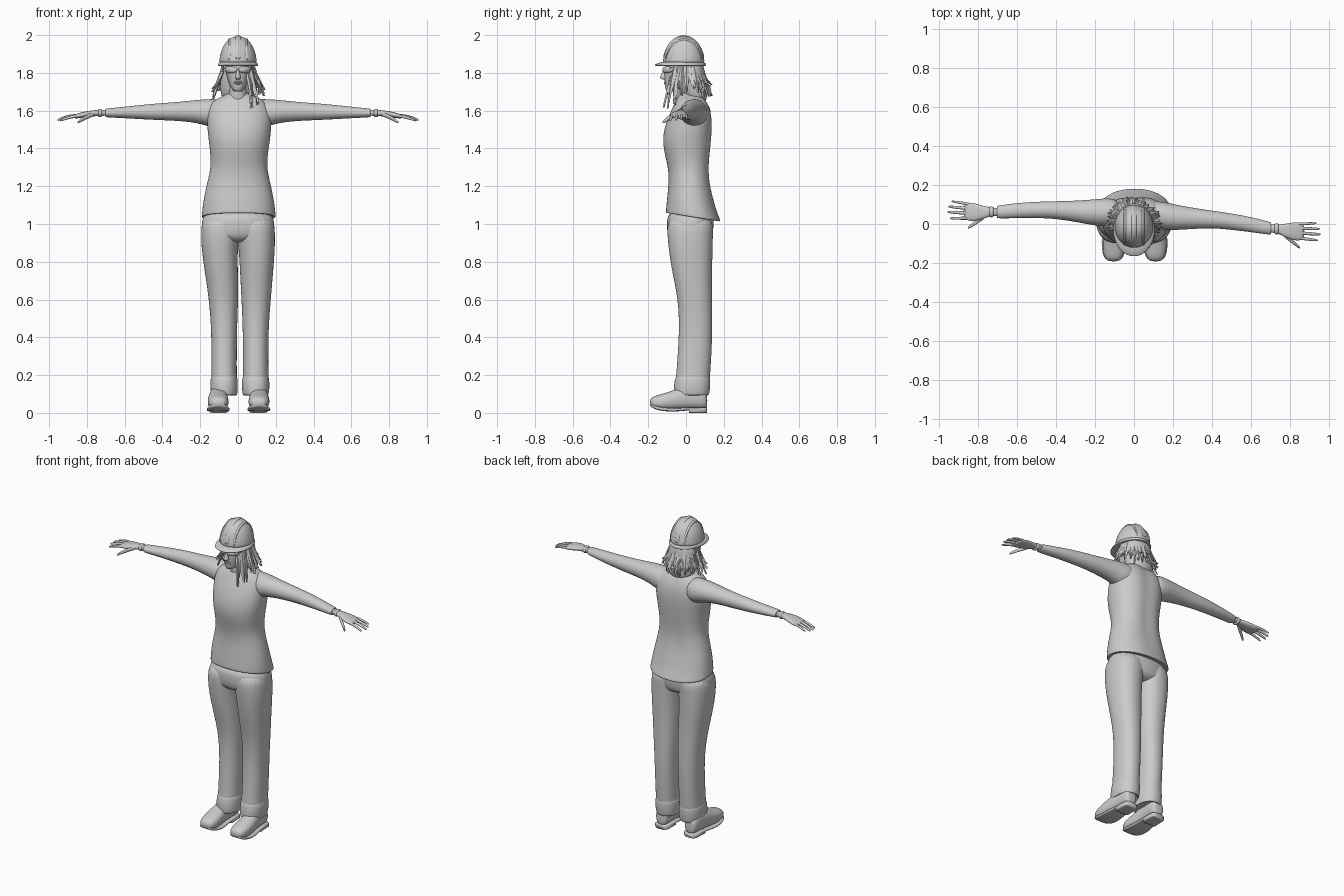
import bpy
import bmesh
import math
import random
from mathutils import Vector

if "Cube" in bpy.data.objects:
    bpy.data.objects.remove(bpy.data.objects["Cube"], do_unlink=True)

random.seed(4)

clay = bpy.data.materials.new("plain_grey")
clay.use_nodes = True
GREY = (0.6, 0.6, 0.6, 1)
clay.diffuse_color = GREY
clay.node_tree.nodes["Principled BSDF"].inputs["Base Color"].default_value = GREY


def finish(name, bm, smooth=True, levels=0):
    """Turn a bmesh into a named object."""
    bmesh.ops.recalc_face_normals(bm, faces=bm.faces)
    mesh = bpy.data.meshes.new(name)
    bm.to_mesh(mesh)
    bm.free()
    mesh.materials.append(clay)
    for poly in mesh.polygons:
        poly.use_smooth = smooth
    obj = bpy.data.objects.new(name, mesh)
    bpy.context.scene.collection.objects.link(obj)
    if levels:
        modifier = obj.modifiers.new("rounding", "SUBSURF")
        modifier.levels = modifier.render_levels = levels
    return obj


def bridge(bm, loops):
    """Skin a sequence of vertex loops and cap both ends."""
    count = len(loops[0])
    for lower, upper in zip(loops, loops[1:]):
        for i in range(count):
            j = (i + 1) % count
            bm.faces.new((lower[i], lower[j], upper[j], upper[i]))
    bm.faces.new(loops[0])
    bm.faces.new(loops[-1])


def loft(name, axis, rings, warp=None, sides=24, power=1.0, levels=2):
    """Each ring is (position on axis, then low and high bounds on the two other axes)."""
    order = {"X": (1, 2, 0), "Y": (0, 2, 1), "Z": (0, 1, 2)}[axis]
    bm = bmesh.new()
    loops = []
    for position, u_low, u_high, v_low, v_high in rings:
        loop = []
        for i in range(sides):
            angle = math.tau * i / sides
            c, s = math.cos(angle), math.sin(angle)
            c = math.copysign(abs(c) ** power, c)
            s = math.copysign(abs(s) ** power, s)
            point = Vector()
            point[order[0]] = (u_low + u_high + (u_high - u_low) * c) / 2
            point[order[1]] = (v_low + v_high + (v_high - v_low) * s) / 2
            point[order[2]] = position
            loop.append(bm.verts.new(warp(point) if warp else point))
        loops.append(loop)
    bridge(bm, loops)
    return finish(name, bm, True, levels)


def even(rows):
    """Expand symmetric rows (z, half width, y low, y high) to full rings."""
    return [(z, -half, half, low, high) for z, half, low, high in rows]


# Sweater, with a hem that dips at the back and a shallow spine groove
def drape(p):
    hem = max(0, min(1, (1.25 - p.z) / 0.2))
    if p.y > 0.08:
        p.y -= 0.012 * math.exp(-(p.x / 0.04) ** 2) * (1 - hem)
    p.z -= 0.16 * hem * p.y
    return p


loft("sweater", "Z", [
    (1.7, -.045, .05, -.03, .07), (1.678, -.075, .08, -.04, .09),
    (1.652, -.14, .15, -.055, .115), (1.6, -.165, .175, -.08, .137),
    (1.54, -.166, .18, -.106, .146), (1.46, -.159, .173, -.126, .142),
    (1.38, -.148, .16, -.117, .134), (1.3, -.144, .153, -.095, .126),
    (1.22, -.164, .172, -.092, .13), (1.14, -.183, .19, -.1, .15),
    (1.08, -.19, .198, -.105, .168), (1.045, -.195, .202, -.108, .185),
    (1.04, -.19, .197, -.104, .178), (1.05, -.17, .18, -.09, .15)],
    drape, power=.9)

# Trouser seat joining both legs
loft("trouser_seat", "Z", even([
    (1.08, .18, -.095, .15), (1.0, .195, -.104, .148), (.95, .195, -.1, .143),
    (.92, .17, -.085, .13), (.9, .08, -.05, .09)]), power=.9)

LEG = [(1.05, -.02, .19, -.1, .148), (.95, -.01, .197, -.1, .143),
       (.87, .004, .196, -.093, .142), (.75, .01, .187, -.075, .138),
       (.6, .018, .174, -.042, .138), (.45, .025, .162, -.036, .141),
       (.3, .026, .161, -.045, .135), (.2, .026, .161, -.052, .128),
       (.14, .024, .163, -.06, .125), (.1, .03, .155, -.055, .115)]
CUFF = [(.2, .035, .15, -.045, .115), (.195, .022, .165, -.056, .13),
        (.14, .02, .168, -.066, .129), (.095, .023, .163, -.064, .124),
        (.09, .03, .155, -.055, .115), (.11, .04, .14, -.04, .1)]
SHOE = [(-.192, .085, .135, .038, .068), (-.175, .064, .157, .022, .088),
        (-.13, .053, .168, .014, .1), (-.07, .058, .166, .014, .118),
        (0, .063, .157, .02, .145), (.06, .06, .153, .02, .145),
        (.1, .063, .148, .02, .13), (.113, .08, .13, .03, .1)]
SOLE = [(-.19, .08, .14, .036, .052), (-.17, .058, .163, .02, .04),
        (-.12, .048, .173, .008, .028), (-.06, .052, .171, .006, .025),
        (0, .058, .16, .012, .03), (.04, .056, .157, .014, .03),
        (.11, .06, .152, .015, .03)]
HEEL = [(.015, .06, .155, 0, .03), (.02, .057, .157, 0, .03),
        (.1, .06, .152, 0, .03), (.112, .075, .137, 0, .03)]

# Arms, measured on the left side
SLEEVE = [(.06, -.02, .12, 1.5, 1.662), (.15, -.032, .115, 1.512, 1.662),
          (.21, -.032, .1, 1.535, 1.658), (.32, -.024, .08, 1.546, 1.646),
          (.42, -.022, .066, 1.55, 1.639), (.5, -.03, .054, 1.554, 1.632),
          (.6, -.042, .036, 1.56, 1.621), (.69, -.055, .012, 1.564, 1.612),
          (.705, -.053, .008, 1.567, 1.61), (.7, -.04, 0, 1.575, 1.6)]
HAND = [(.68, -.042, 0, 1.574, 1.604), (.73, -.045, -.004, 1.572, 1.604),
        (.77, -.066, 0, 1.57, 1.602), (.82, -.086, .01, 1.562, 1.594),
        (.86, -.084, .008, 1.558, 1.582), (.872, -.07, -.008, 1.562, 1.576)]
BAND = [(.718, -.045, -.004, 1.575, 1.603), (.722, -.054, .004, 1.565, 1.611),
        (.738, -.055, .003, 1.564, 1.61), (.742, -.046, -.004, 1.574, 1.603)]
FINGERS = {  # base point, tip point, radius
    "little_finger": ((.83, .0, 1.576), (.935, .004, 1.556), .008),
    "ring_finger": ((.84, -.022, 1.576), (.952, -.025, 1.553), .009),
    "middle_finger": ((.84, -.046, 1.576), (.956, -.053, 1.549), .0095),
    "index_finger": ((.83, -.07, 1.574), (.943, -.084, 1.546), .009),
    "thumb": ((.755, -.045, 1.584), (.85, -.122, 1.537), .013)}


def finger_rings(base, tip, radius):
    base, tip = Vector(base), Vector(tip)
    rings = []
    for t, size in ((0, 1), (.35, 1), (.65, .9), (.9, .75), (1, .4)):
        p, r = base.lerp(tip, t), radius * size
        p.z += .006 * math.sin(math.pi * t)
        rings.append((p.x, p.y - r, p.y + r, p.z - r, p.z + r))
    return rings


for side, label in ((1, "left"), (-1, "right")):
    def leg_warp(p):
        shift = .02 * max(0, min(1, (.9 - p.z) / .3)) if side < 0 else 0
        return Vector((side * p.x + shift, p.y, p.z))

    def foot_warp(p):
        return Vector((side * p.x + (.006 if side < 0 else 0), p.y, p.z))

    def arm_warp(p):
        # the right arm sweeps further back than the left
        return Vector((side * p.x, p.y + (.12 * p.x if side < 0 else 0), p.z))

    loft(label + "_trouser_leg", "Z", LEG, leg_warp, power=.9)
    loft(label + "_trouser_cuff", "Z", CUFF, leg_warp, power=.9)
    loft(label + "_shoe", "Y", SHOE, foot_warp, power=.85)
    loft(label + "_sole", "Y", SOLE, foot_warp, power=.5, levels=1)
    loft(label + "_heel", "Y", HEEL, foot_warp, power=.4, levels=0)
    loft(label + "_sleeve", "X", SLEEVE, arm_warp)
    loft(label + "_hand", "X", HAND, arm_warp, power=.85)
    loft(label + "_wristband", "X", BAND, arm_warp, levels=1)
    for finger, spec in FINGERS.items():
        loft(label + "_" + finger, "X", finger_rings(*spec), arm_warp, sides=8)

    # Safety glasses: one lens and one temple bar per side
    loft(label + "_lens", "X", [
        (.004, -.124, -.11, 1.812, 1.826), (.012, -.127, -.1, 1.8, 1.832),
        (.04, -.122, -.09, 1.797, 1.834), (.06, -.102, -.07, 1.802, 1.834),
        (.069, -.085, -.06, 1.812, 1.83)],
        lambda p: Vector((side * p.x, p.y, p.z)), sides=16)
    loft(label + "_temple_bar", "Y", [
        (y, .062, .072, 1.818, 1.83) for y in (-.09, -.04, .03)],
        lambda p: Vector((side * p.x, p.y, p.z)), sides=8, levels=1)

# Head and neck
loft("neck", "Z", even([(1.62, .06, -.05, .07), (1.68, .047, -.05, .055),
                        (1.77, .046, -.055, .055)]))
loft("head", "Z", even([
    (1.7, .016, -.098, -.06), (1.71, .03, -.109, -.02), (1.735, .046, -.113, .04),
    (1.77, .057, -.115, .075), (1.81, .066, -.115, .088), (1.85, .07, -.113, .09),
    (1.89, .06, -.09, .08)]), power=.9)
loft("nose", "Z", even([(1.822, .007, -.118, -.1), (1.795, .01, -.129, -.1),
                        (1.777, .016, -.142, -.1), (1.768, .014, -.132, -.1),
                        (1.764, .008, -.118, -.1)]), sides=12)
for lip, height in (("upper_lip", 1.753), ("lower_lip", 1.744)):
    loft(lip, "X", [(x, -.119 + abs(x) / 4, -.1, height - r, height + r)
                    for x, r in ((-.022, .002), (-.01, .006), (.01, .006), (.022, .002))],
         sides=8)

# Hair mass under loose tapered locks
loft("hair_mass", "Z", even([
    (1.87, .08, -.02, .09), (1.8, .09, -.035, .1), (1.73, .096, -.03, .108),
    (1.67, .09, -.01, .115), (1.64, .06, .02, .1)]))


def lock(bm, root, bend, tip, width):
    """One flat, pointed lock along a curved path."""
    loops = []
    across = Vector((-tip.y, tip.x, 0)).normalized()
    outward = Vector((tip.x, tip.y, 0)).normalized()
    for t in (0, .25, .5, .75, 1):
        middle = root.lerp(bend, t).lerp(bend.lerp(tip, t), t)
        w = width * (1 - .75 * t ** 2)
        loops.append([bm.verts.new(middle + offset) for offset in (
            across * w, outward * .006, across * -w, outward * -.006)])
    bridge(bm, loops)


bm = bmesh.new()
for layer in range(3):
    for step in range(22):
        angle = math.radians(38 + step * 244 / 21 + random.uniform(-5, 5))
        front = max(0, math.cos(angle))
        around = Vector((math.sin(angle), -math.cos(angle), 0))
        root = around * .08 + Vector((0, 0, 1.85 - .02 * layer))
        bend = around * random.uniform(.095, .12) + Vector((0, 0, 1.75))
        drop = 1.685 - .09 * front + random.uniform(-.02, .03) + .015 * layer
        tip = around * random.uniform(.115, .142) + Vector((0, 0, drop))
        lock(bm, root, bend, tip, random.uniform(.011, .019))
finish("hair_locks", bm, smooth=False)

# Hard hat: dome, brim with a front peak, and three raised ribs
BASE, TALL, WIDE, DEEP, BACK = 1.842, .152, .101, .112, -.012
dome = []
for i in range(9):
    angle = math.radians(i * 10.5)
    r = math.cos(angle) ** .9
    dome.append((BASE + TALL * math.sin(angle), -WIDE * r, WIDE * r,
                 BACK - DEEP * r, BACK + DEEP * r))
loft("hat_dome", "Z", dome)
loft("hat_brim", "Z", even([
    (1.862, .098, -.12, .098), (1.85, .105, -.155, .104), (1.843, .108, -.168, .107),
    (1.836, .107, -.166, .106), (1.838, .095, -.14, .095)]))
for rib, x, half in (("left", .045, .008), ("middle", 0, .014), ("right", -.045, .008)):
    reach = .97 * DEEP * math.sqrt(1 - (x / WIDE) ** 2)
    rings = []
    for i in range(13):
        y = -reach * math.cos(math.pi * i / 12)
        z = BASE + TALL * math.sqrt(1 - (x / WIDE) ** 2 - (y / DEEP) ** 2)
        rings.append((y + BACK, x - half, x + half, z - .014, z + .007))
    loft(rib + "_hat_rib", "Y", rings, sides=12, power=.8, levels=1)
